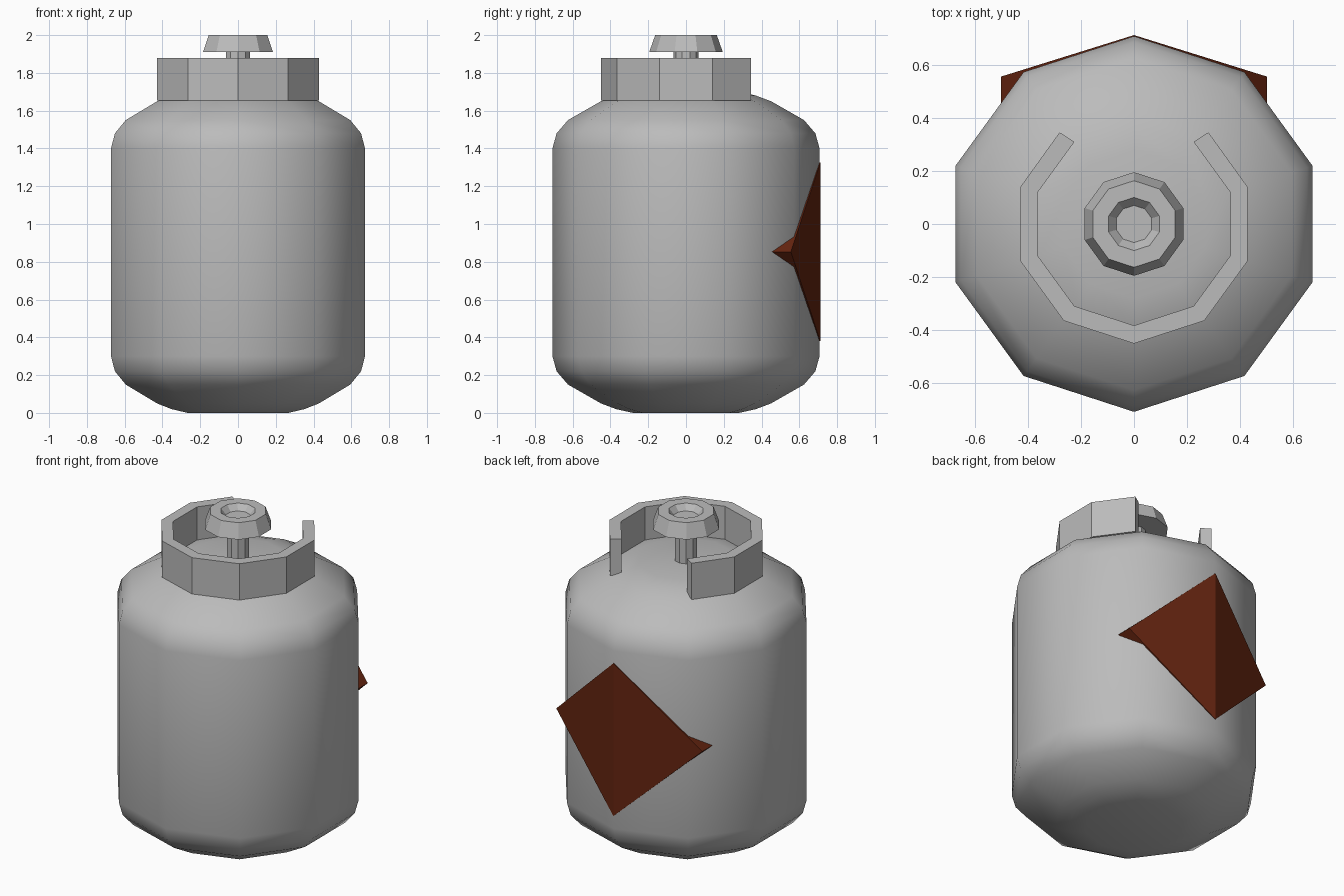
import bpy
import bmesh
import math

SIDES = 10

cube = bpy.data.objects.get("Cube")
if cube:
    bpy.data.objects.remove(cube, do_unlink=True)


def material(name, colour):
    mat = bpy.data.materials.new(name)
    mat.use_nodes = True
    mat.diffuse_color = colour
    bsdf = next(n for n in mat.node_tree.nodes if n.type == 'BSDF_PRINCIPLED')
    bsdf.inputs["Base Color"].default_value = colour
    bsdf.inputs["Roughness"].default_value = 0.6
    return mat


def finish(name, bm, mat, smooth=False):
    bmesh.ops.recalc_face_normals(bm, faces=bm.faces)
    for face in bm.faces:
        face.smooth = smooth
    mesh = bpy.data.meshes.new(name)
    bm.to_mesh(mesh)
    bm.free()
    mesh.materials.append(mat)
    obj = bpy.data.objects.new(name, mesh)
    bpy.context.collection.objects.link(obj)
    return obj


def corner(radius, step):
    """Point on the ten-sided plan, counted from the back corner."""
    angle = math.pi / 2 - step * math.tau / SIDES
    return radius * math.cos(angle), radius * math.sin(angle)


def lathe(name, profile, mat, smooth=False):
    """Turn (radius, height) points around z and cap both ends."""
    bm = bmesh.new()
    rings = [[bm.verts.new((*corner(r, i), z)) for i in range(SIDES)]
             for r, z in profile]
    for low, high in zip(rings, rings[1:]):
        for i in range(SIDES):
            j = (i + 1) % SIDES
            bm.faces.new((low[i], low[j], high[j], high[i]))
    bm.faces.new(rings[0])
    bm.faces.new(rings[-1])
    return finish(name, bm, mat, smooth)


def prism(name, outline, direction, mat):
    """Extrude a closed flat outline along a direction."""
    bm = bmesh.new()
    face = bm.faces.new([bm.verts.new(p) for p in outline])
    result = bmesh.ops.extrude_face_region(bm, geom=[face], use_keep_orig=True)
    moved = [v for v in result["geom"] if isinstance(v, bmesh.types.BMVert)]
    bmesh.ops.translate(bm, verts=moved, vec=direction)
    return finish(name, bm, mat)


grey = material("tank_grey", (0.5, 0.5, 0.5, 1))
rust = material("rust_brown", (0.13, 0.018, 0.005, 1))

# Tank: the same rounded shoulder at the bottom and the top
HEIGHT = 1.70
shoulder = [(0.28, 0.0), (0.37, 0.02), (0.45, 0.05),
            (0.625, 0.15), (0.685, 0.22), (0.707, 0.30)]
lathe("tank_body",
      shoulder + [(r, HEIGHT - z) for r, z in reversed(shoulder)],
      grey, smooth=True)

# Collar: an open ten-sided band with its gap at the back
OUTER, INNER = 0.45, 0.382
BASE, RIM = 1.655, 1.88
end = (0.28, 0.345)
outer = [end] + [corner(OUTER, s) for s in range(2, 9)] + [(-end[0], end[1])]
inner = [corner(INNER, s) for s in range(1, 10)]
bm = bmesh.new()
columns = [[bm.verts.new((*p, z)) for p, z in
            ((o, BASE), (o, RIM), (i, RIM), (i, BASE))]
           for o, i in zip(outer, inner)]
for a, b in zip(columns, columns[1:]):
    for k in range(4):
        n = (k + 1) % 4
        bm.faces.new((a[k], a[n], b[n], b[k]))
bm.faces.new(columns[0])
bm.faces.new(columns[-1])
finish("collar", bm, grey)

# Valve stem and dished hand knob
lathe("valve_stem", [(0.066, 1.66), (0.066, 1.93)], grey)
lathe("valve_knob", [(0.195, 1.91), (0.163, 2.0), (0.10, 2.0), (0.07, 1.965)], grey)

# Diamond placard: two halves folded along the back corner of the tank
FRONT, TIP_X, TIP_Y = 0.711, 0.5, 0.555
MIDDLE, TOP, BOTTOM = 0.853, 1.325, 0.38
for side, name in ((1, "placard_left"), (-1, "placard_right")):
    prism(name,
          [(0, FRONT, BOTTOM), (side * TIP_X, TIP_Y, MIDDLE), (0, FRONT, TOP)],
          (0, -0.15, 0), rust)
